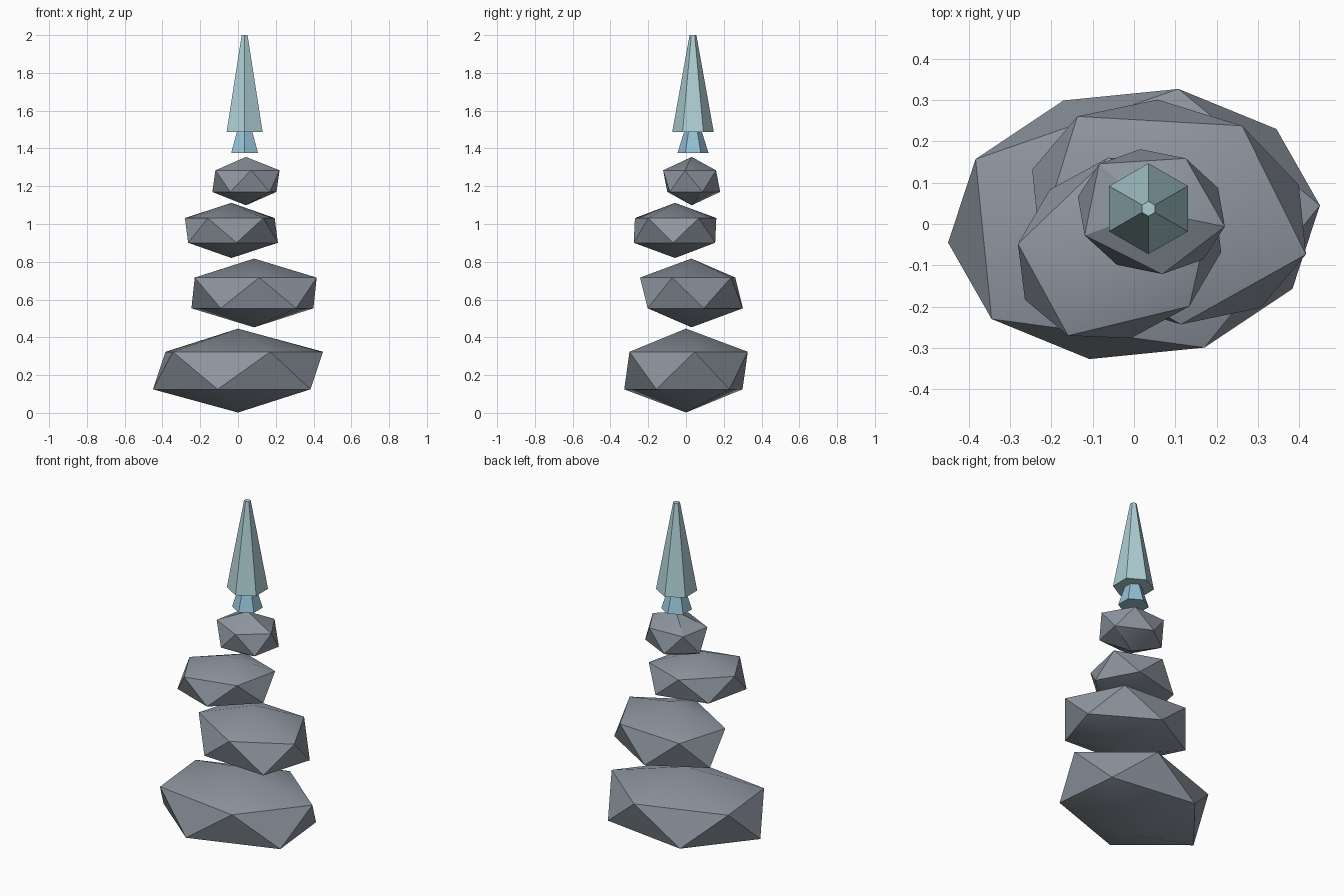
import bpy, bmesh, math
from mathutils import Matrix

if "Cube" in bpy.data.objects:
    bpy.data.objects.remove(bpy.data.objects["Cube"])


def material(name, color):
    m = bpy.data.materials.new(name)
    m.diffuse_color = (*color, 1)
    m.use_nodes = True
    m.node_tree.nodes["Principled BSDF"].inputs["Base Color"].default_value = m.diffuse_color
    return m


STONE = material("slate grey", (0.27, 0.305, 0.35))
PALE = material("pale teal", (0.42, 0.62, 0.66))
BLUE = material("soft blue", (0.30, 0.54, 0.68))


def finish(name, bm, mat, location):
    me = bpy.data.meshes.new(name)
    bm.to_mesh(me)
    bm.free()
    me.materials.append(mat)
    ob = bpy.data.objects.new(name, me)
    ob.location = location
    bpy.context.collection.objects.link(ob)
    return ob


def stone(name, location, radii, turn):
    """Squashed twenty-sided rock turned about z."""
    bm = bmesh.new()
    bmesh.ops.create_icosphere(bm, subdivisions=1, radius=1)
    bm.transform(Matrix.Rotation(turn, 4, 'Z') @ Matrix.Diagonal((*radii, 1)))
    ob = finish(name, bm, STONE, location)
    # soften only the shallow edges
    bpy.ops.object.select_all(action='DESELECT')
    ob.select_set(True)
    bpy.context.view_layer.objects.active = ob
    bpy.ops.object.shade_smooth_by_angle(angle=math.radians(30))


def crystal(name, z0, z1, r0, r1, mat):
    """Six-sided tapered shard with corners on the y axis."""
    bm = bmesh.new()
    bmesh.ops.create_cone(bm, cap_ends=True, segments=6, radius1=r0, radius2=r1,
                          depth=z1 - z0)
    finish(name, bm, mat, (0.035, 0.037, (z0 + z1) / 2))


# Stacked stones, bottom to top
stone("base_stone", (0, 0, 0.224), (0.506, 0.37, 0.222), 0.1)
stone("second_stone", (0.085, 0.029, 0.635), (0.388, 0.296, 0.182), -0.3)
stone("third_stone", (-0.035, -0.058, 0.966), (0.292, 0.241, 0.146), 0.5)
stone("top_stone", (0.042, 0.03, 1.227), (0.203, 0.168, 0.128), -0.2)

# Crystal on top: short flared foot and long spire
crystal("crystal_foot", 1.376, 1.495, 0.082, 0.045, BLUE)
crystal("crystal_spire", 1.487, 2.0, 0.11, 0.018, PALE)
